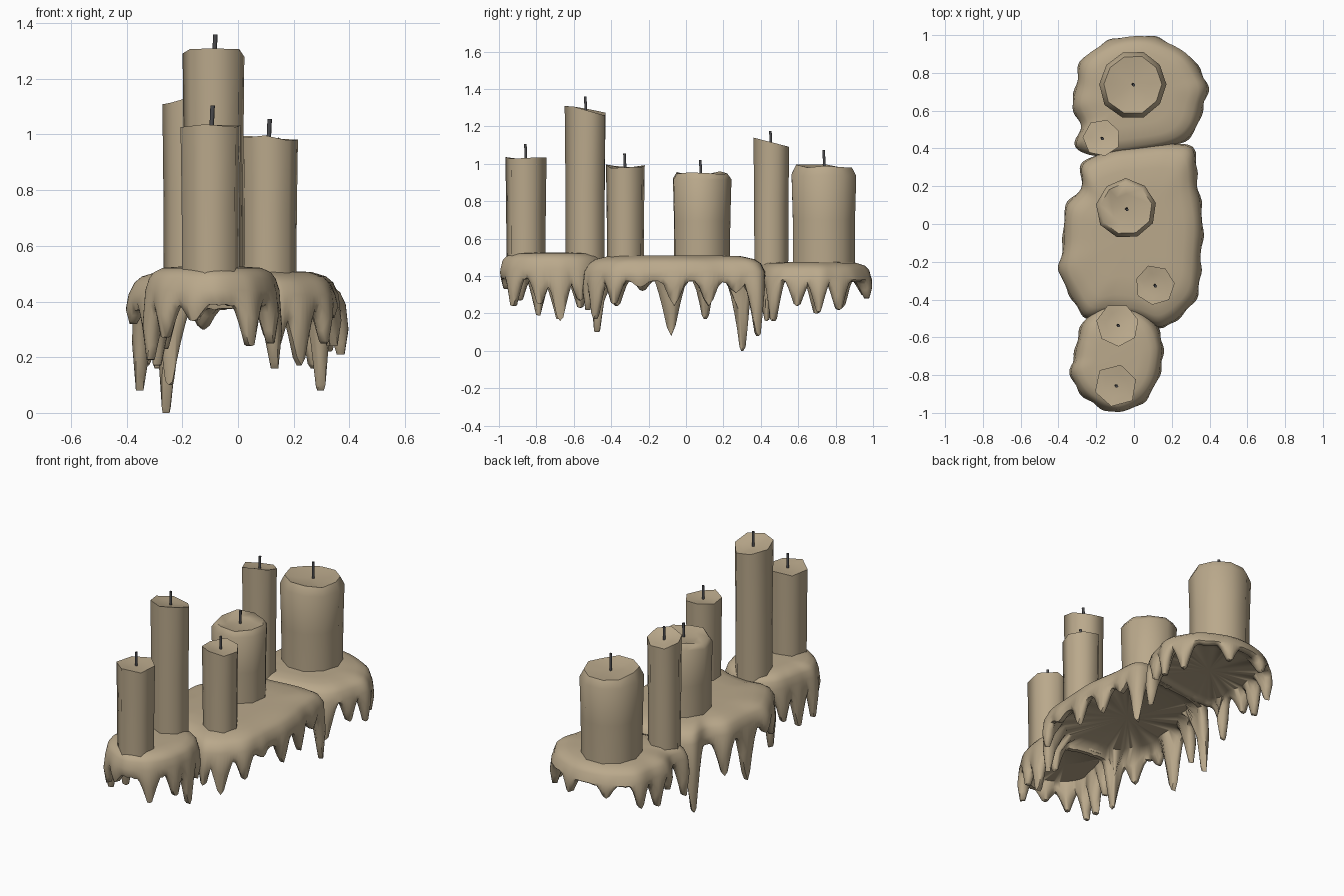
import bpy, bmesh, math, random
from mathutils import Vector

if "Cube" in bpy.data.objects:
    bpy.data.objects.remove(bpy.data.objects["Cube"])

random.seed(4)


def material(name, rgb):
    m = bpy.data.materials.new(name)
    m.diffuse_color = (*rgb, 1)
    m.use_nodes = True
    m.node_tree.nodes["Principled BSDF"].inputs["Base Color"].default_value = m.diffuse_color
    return m


WAX = material("tan wax", (0.49, 0.395, 0.26))
WICK = material("charred wick", (0.07, 0.07, 0.075))


def loft(name, rings, mat, angle):
    """Skin a stack of equal-length closed rings; a one-point ring closes an end."""
    bm = bmesh.new()
    rows = [[bm.verts.new(p) for p in r] for r in rings]
    for a, b in zip(rows, rows[1:]):
        n = max(len(a), len(b))
        for i in range(n):
            j = (i + 1) % n
            if len(a) == 1:
                bm.faces.new((a[0], b[i], b[j]))
            elif len(b) == 1:
                bm.faces.new((a[j], a[i], b[0]))
            else:
                bm.faces.new((a[i], a[j], b[j], b[i]))
    bmesh.ops.recalc_face_normals(bm, faces=bm.faces[:])
    me = bpy.data.meshes.new(name)
    bm.to_mesh(me)
    bm.free()
    me.materials.append(mat)
    ob = bpy.data.objects.new(name, me)
    bpy.context.collection.objects.link(ob)
    bpy.ops.object.select_all(action='DESELECT')
    ob.select_set(True)
    bpy.context.view_layer.objects.active = ob
    bpy.ops.object.shade_smooth_by_angle(angle=math.radians(angle))
    return ob


def smooth_outline(ctrl, sub=8):
    """Closed Catmull-Rom curve through the control points."""
    pts = [Vector(p) for p in ctrl]
    out, n = [], len(ctrl)
    for i in range(n):
        a, b, c, d = (pts[(i + k) % n] for k in (-1, 0, 1, 2))
        for s in range(sub):
            t = s / sub
            out.append(0.5 * (2 * b + (c - a) * t + (2 * a - 5 * b + 4 * c - d) * t * t
                              + (3 * b - a - 3 * c + d) * t ** 3))
    return out


def wax_pool(name, top, base, ctrl, drips):
    """Flat pool of wax with a draped rim that runs down into hanging drips."""
    line = smooth_outline(ctrl)
    n = len(line)
    c = sum(line, Vector((0, 0))) / n
    low, swell = [base + random.uniform(-0.008, 0.012) for _ in line], [0.0] * n
    for x, y, z in drips:
        tip = min(line, key=lambda p: (p - Vector((x, y))).length)
        width = 0.045 + 0.09 * (base - z)
        for i, p in enumerate(line):
            d = max(0, (p - tip).length - 0.012)
            f = max(0, 1 - d / width) ** 1.25
            low[i] = min(low[i], base - (base - z) * f)
            swell[i] = max(swell[i], f)
    inward = []
    for i in range(n):
        t = (line[(i + 2) % n] - line[i - 2]).normalized()
        v = Vector((-t.y, t.x))
        inward.append(v if v.dot(c - line[i]) > 0 else -v)

    def scaled(s, z):
        return [(*(c + (p - c) * s), z) for p in line]

    def wall(offset, frac, bulge):
        r = []
        for i, p in enumerate(line):
            q = p + inward[i] * (offset(swell[i]) - bulge * swell[i])
            r.append((*q, (top - 0.085) * (1 - frac) + low[i] * frac))
        return r

    rings = [[(*c, top)], scaled(0.5, top), scaled(0.74, top - 0.004), scaled(0.88, top - 0.02),
             scaled(0.95, top - 0.042),
             wall(lambda s: 0.004, 0, 0.006),
             wall(lambda s: 0.0, 0.5, 0.012),
             wall(lambda s: 0.01, 1, 0.008),
             wall(lambda s: 0.035, 1, 0.006),
             wall(lambda s: 0.045 + 0.012 * s, 0.5, 0),
             scaled(0.75, top - 0.09), [(*c, top - 0.09)]]
    return loft(name, rings, WAX, 60)


def candle(name, x, y, r, z0, z1, sides, wick_z, tilt=0.0, shoulder=0.0, turn=0.0):
    """Candle with few sides, an uneven rim and a thin wick."""
    angs = [turn + 2 * math.pi * i / sides for i in range(sides)]
    wob = [random.uniform(0.96, 1.04) for _ in angs]
    lift = [random.uniform(-0.012, 0.012) for _ in angs]

    def ring(s, z, uneven=0.0):
        return [(x + math.cos(a) * r * s * w, y + math.sin(a) * r * s * w,
                 z + uneven * (l - tilt * math.sin(a))) for a, w, l in zip(angs, wob, lift)]

    rings = [[(x, y, z0)], ring(0.97, z0), ring(0.98, (z0 + z1) / 2)]
    if shoulder:
        rings += [ring(1.02, z1 - shoulder, 0.6), ring(0.88, z1 + 0.003, 1), ring(0.5, z1 - 0.010, 0.3)]
    else:
        rings += [ring(1.02, z1, 1), ring(0.6, z1 - 0.006, 0.6)]
    rings.append([(x, y, z1 - 0.012)])
    loft(name, rings, WAX, 66)

    def wick_ring(dx, z):
        return [(x + dx + 0.008 * math.cos(k * math.tau / 6),
                 y - dx + 0.008 * math.sin(k * math.tau / 6), z) for k in range(6)]
    loft(name + "_wick", [[(x, y, z1 - 0.03)], wick_ring(0, z1 - 0.03), wick_ring(0.002, (z1 + wick_z) / 2),
                          wick_ring(0.004, wick_z), [(x + 0.004, y - 0.004, wick_z)]], WICK, 65)


# Candles
candle("wide_back_candle", -0.005, 0.74, 0.177, 0.42, 0.985, 10, 1.075, 0.0, 0.045)
candle("slim_back_candle", -0.17, 0.455, 0.097, 0.42, 1.11, 7, 1.175, 0.02, 0, 0.4)
candle("wide_middle_candle", -0.04, 0.08, 0.155, 0.44, 0.95, 9, 1.02, 0.0, 0.03, 0.2)
candle("slim_middle_candle", 0.11, -0.325, 0.104, 0.44, 0.987, 7, 1.055, 0.0, 0, 0.1)
candle("tall_candle", -0.085, -0.535, 0.113, 0.44, 1.285, 7, 1.36, 0.018, 0, 0.25)
candle("front_candle", -0.095, -0.855, 0.112, 0.45, 1.032, 6, 1.105, 0.006, 0, 0.3)

# Melted wax pools
wax_pool("back_wax_pool", 0.475, 0.375,
         [(0.02, 0.995), (0.15, 0.97), (0.28, 0.90), (0.35, 0.80), (0.385, 0.72), (0.36, 0.62),
          (0.32, 0.50), (0.22, 0.42), (0.02, 0.38), (-0.2, 0.36), (-0.30, 0.41), (-0.28, 0.52),
          (-0.32, 0.63), (-0.30, 0.73), (-0.27, 0.87), (-0.13, 0.965)],
         [(0.12, 0.97, 0.28), (0.34, 0.83, 0.22), (0.39, 0.71, 0.21),
          (0.36, 0.59, 0.24), (0.28, 0.46, 0.16), (-0.28, 0.84, 0.23), (-0.31, 0.7, 0.2),
          (-0.32, 0.59, 0.26), (-0.30, 0.43, 0.16), (-0.13, 0.965, 0.3)])
wax_pool("middle_wax_pool", 0.51, 0.375,
         [(0.02, 0.41), (0.2, 0.425), (0.31, 0.39), (0.33, 0.22), (0.36, 0.02), (0.35, -0.2),
          (0.335, -0.36), (0.27, -0.46), (0.15, -0.54), (0.02, -0.5), (-0.12, -0.48), (-0.25, -0.49),
          (-0.33, -0.38), (-0.39, -0.25), (-0.37, -0.1), (-0.36, 0.08), (-0.28, 0.19),
          (-0.265, 0.32), (-0.12, 0.39)],
         [(-0.265, 0.31, 0.0), (0.31, 0.39, 0.08), (0.33, 0.27, 0.31), (0.34, 0.13, 0.24),
          (0.36, -0.07, 0.24), (0.34, -0.24, 0.34), (0.32, -0.39, 0.25), (0.22, -0.49, 0.17),
          (0.13, -0.54, 0.22), (-0.25, -0.48, 0.1), (-0.34, -0.38, 0.24), (-0.39, -0.24, 0.32),
          (-0.365, -0.07, 0.08), (-0.35, 0.12, 0.17)])
wax_pool("front_wax_pool", 0.525, 0.39,
         [(-0.08, -0.995), (0.03, -0.95), (0.10, -0.87), (0.135, -0.77), (0.145, -0.64), (0.10, -0.52),
          (0.0, -0.45), (-0.14, -0.43), (-0.25, -0.50), (-0.29, -0.6), (-0.31, -0.7), (-0.33, -0.79),
          (-0.28, -0.89), (-0.19, -0.96)],
         [(0.04, -0.93, 0.24), (0.13, -0.78, 0.25), (0.14, -0.68, 0.16),
          (0.12, -0.56, 0.27), (-0.27, -0.56, 0.23), (-0.31, -0.68, 0.17), (-0.33, -0.79, 0.19),
          (-0.28, -0.91, 0.27), (-0.17, -0.97, 0.33)])
